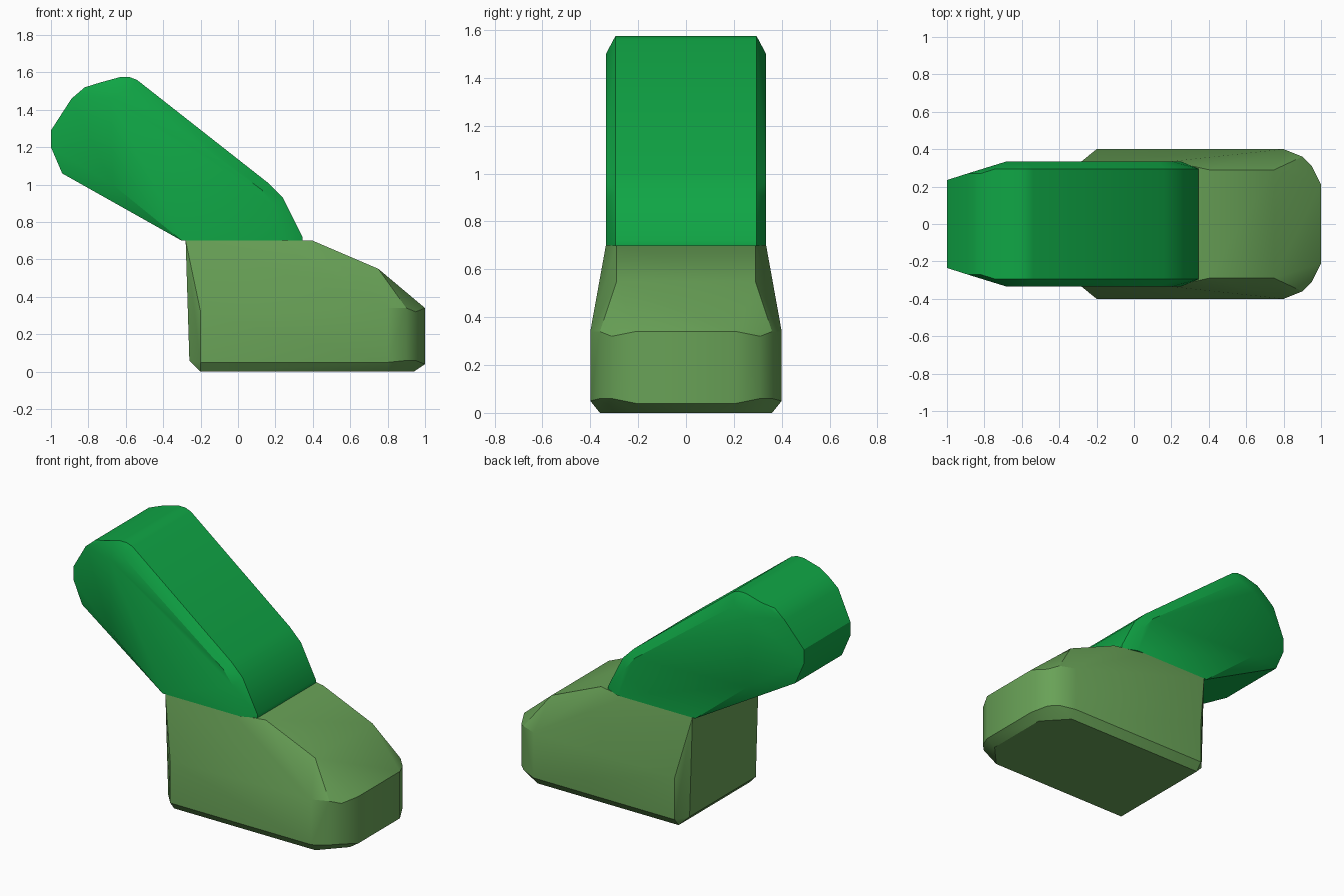
import bpy
import bmesh
import math

default = bpy.data.objects.get("Cube")
if default:
    bpy.data.objects.remove(default, do_unlink=True)


def make_material(name, colour):
    mat = bpy.data.materials.new(name)
    mat.use_nodes = True
    mat.diffuse_color = colour
    mat.node_tree.nodes["Principled BSDF"].inputs["Base Color"].default_value = colour
    return mat


def mirrored_shell(name, rims, mat):
    """Convex faceted solid from side rims (half width, [(x, z), ...]) mirrored in y."""
    bm = bmesh.new()
    for half_width, profile in rims:
        for side in (-1, 1):
            for x, z in profile:
                bm.verts.new((x, side * half_width, z))
    hull = bmesh.ops.convex_hull(bm, input=bm.verts[:])
    unused = {g for g in hull["geom_interior"] + hull["geom_unused"]
              if isinstance(g, bmesh.types.BMVert)}
    bmesh.ops.delete(bm, geom=list(unused), context="VERTS")
    bmesh.ops.dissolve_limit(bm, angle_limit=math.radians(1),
                             verts=bm.verts[:], edges=bm.edges[:])
    bmesh.ops.recalc_face_normals(bm, faces=bm.faces[:])
    mesh = bpy.data.meshes.new(name)
    bm.to_mesh(mesh)
    bm.free()
    mesh.materials.append(mat)
    obj = bpy.data.objects.new(name, mesh)
    bpy.context.collection.objects.link(obj)
    bpy.ops.object.select_all(action="DESELECT")
    obj.select_set(True)
    bpy.context.view_layer.objects.active = obj
    bpy.ops.object.shade_smooth_by_angle(angle=math.radians(28))
    return obj


leg_green = make_material("bright green", (0.005, 0.38, 0.06, 1))
foot_green = make_material("moss green", (0.14, 0.36, 0.095, 1))

# Foot: wide lower sides, narrow rounded toe, tapering to the ankle
mirrored_shell("foot", [
    (0.40, [(-0.20, 0.32), (-0.20, 0.05), (0.80, 0.05), (0.80, 0.34)]),
    (0.36, [(-0.20, 0.0), (0.80, 0.0), (0.90, 0.06), (0.90, 0.34)]),
    (0.335, [(-0.28, 0.70), (-0.26, 0.06), (0.20, 0.70)]),
    (0.31, [(0.95, 0.06), (0.95, 0.32)]),
    (0.29, [(0.40, 0.70), (0.75, 0.55)]),
    (0.21, [(0.94, 0.0), (1.0, 0.04), (1.0, 0.34)]),
], foot_green)

# Leg: slanted block with chamfered sides and a rounded upper end
mirrored_shell("leg", [
    (0.335, [(-0.30, 0.70), (-0.67, 1.0), (-0.68, 1.46), (-0.58, 1.50),
             (0.13, 0.97), (0.20, 0.88), (0.25, 0.70)]),
    (0.295, [(-0.74, 1.545), (-0.63, 1.575), (-0.58, 1.575), (-0.54, 1.56),
             (0.16, 1.01), (0.24, 0.93), (0.345, 0.72), (0.345, 0.70)]),
    (0.27, [(-0.82, 1.52), (-0.89, 1.46)]),
    (0.235, [(-0.94, 1.06), (-1.0, 1.20), (-1.0, 1.29)]),
], leg_green)
